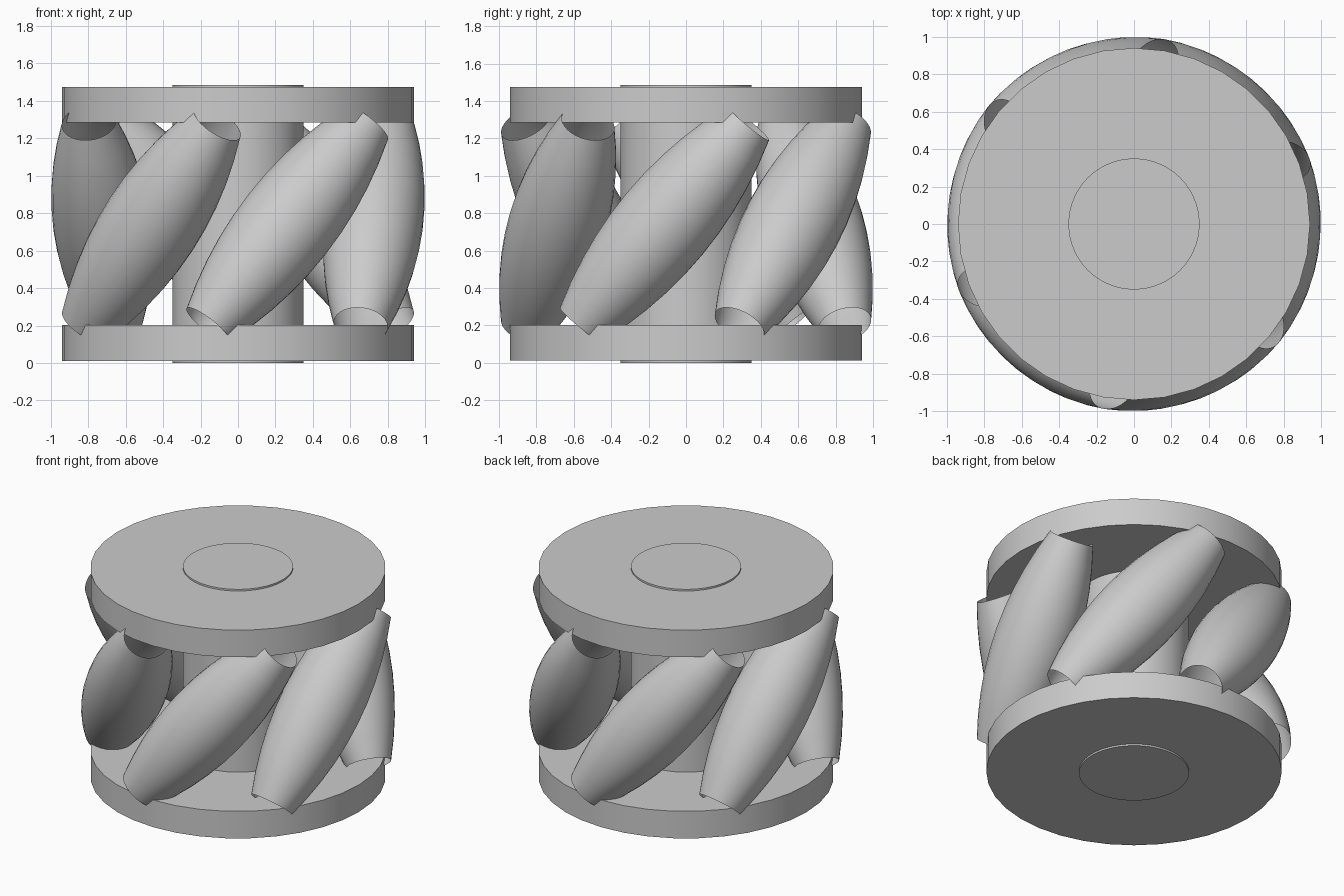
import bpy, bmesh, math
from mathutils import Matrix

cube = bpy.data.objects.get("Cube")
if cube:
    bpy.data.objects.remove(cube, do_unlink=True)

# Single grey material
grey = bpy.data.materials.new("light_grey")
grey.use_nodes = True
colour = (0.6, 0.6, 0.6, 1)
grey.diffuse_color = colour
grey.node_tree.nodes["Principled BSDF"].inputs["Base Color"].default_value = colour


def add_lathe(name, profile, sides, matrix, capped):
    """Revolve (radius, height) points about z, then place the result."""
    bm = bmesh.new()
    rings = []
    for r, z in profile:
        rings.append([bm.verts.new((r * math.cos(a), r * math.sin(a), z))
                      for a in (math.tau * i / sides for i in range(sides))])
    for low, high in zip(rings, rings[1:]):
        for i in range(sides):
            j = (i + 1) % sides
            bm.faces.new((low[i], low[j], high[j], high[i]))
    if capped:
        bm.faces.new(rings[0][::-1])
        bm.faces.new(rings[-1])
    mesh = bpy.data.meshes.new(name)
    bm.to_mesh(mesh)
    bm.free()
    mesh.materials.append(grey)
    obj = bpy.data.objects.new(name, mesh)
    obj.matrix_world = matrix
    bpy.context.collection.objects.link(obj)
    bpy.ops.object.select_all(action="DESELECT")
    obj.select_set(True)
    bpy.context.view_layer.objects.active = obj
    bpy.ops.object.shade_smooth_by_angle(angle=math.radians(35))
    return obj


# Hub and the two side discs
HEIGHT = 1.486
MID = HEIGHT / 2
still = Matrix.Identity(4)
add_lathe("hub", [(0.35, 0), (0.35, HEIGHT)], 64, still, True)
add_lathe("bottom_disc", [(0.94, 0.012), (0.94, 0.202)], 36, still, True)
add_lathe("top_disc", [(0.94, HEIGHT - 0.202), (0.94, HEIGHT - 0.012)], 36, still, True)

# Barrel rollers, open at both ends and tilted around the rim
ROLLERS = 6
RING_RADIUS = 0.735
HALF_LENGTH = 0.705
END_RADIUS, BULGE = 0.145, 0.117
TILT = math.radians(40)
STEPS = 10
barrel = []
for k in range(STEPS + 1):
    s = 2 * k / STEPS - 1
    barrel.append((END_RADIUS + BULGE * (1 - s * s), s * HALF_LENGTH))

for n in range(ROLLERS):
    angle = math.radians(21) + math.tau * n / ROLLERS
    place = (Matrix.Rotation(angle, 4, "Z")
             @ Matrix.Translation((0, -RING_RADIUS, MID))
             @ Matrix.Rotation(TILT, 4, "Y"))
    add_lathe(f"roller_{n + 1}", barrel, 32, place, False)
